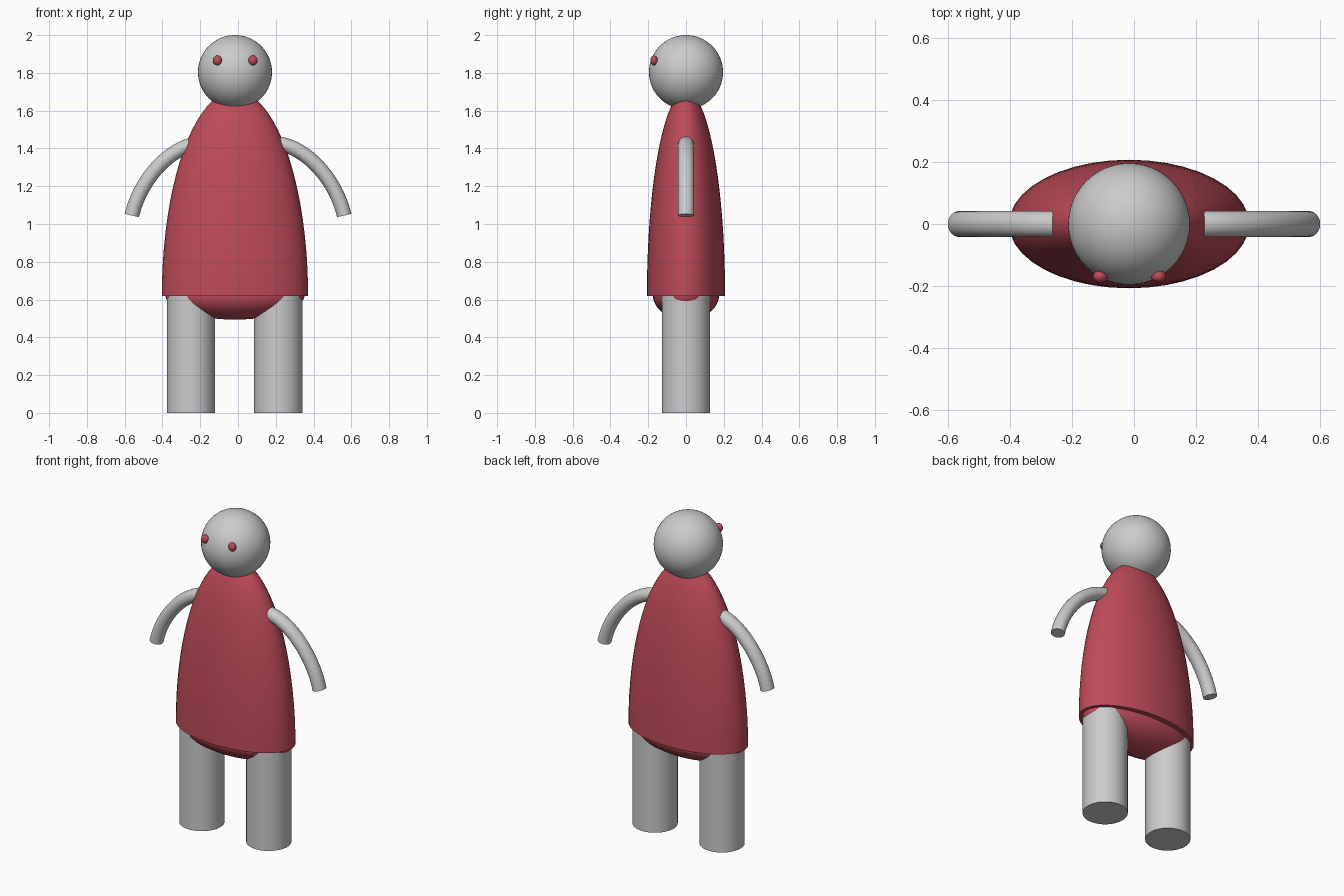
import bpy, bmesh, math
from mathutils import Vector

if "Cube" in bpy.data.objects:
    bpy.data.objects.remove(bpy.data.objects["Cube"])

red = bpy.data.materials.new("red")
red.diffuse_color = (0.52, 0.07, 0.1, 1)
red.use_nodes = True
red.node_tree.nodes["Principled BSDF"].inputs["Base Color"].default_value = red.diffuse_color
CX = -0.016  # centre line of body and head


def finish(ob, name, mat=None):
    ob.name = name
    if mat:
        ob.data.materials.append(mat)
    bpy.ops.object.select_all(action='DESELECT')
    ob.select_set(True)
    bpy.context.view_layer.objects.active = ob
    bpy.ops.object.shade_smooth_by_angle(angle=math.radians(35))
    return ob


def sphere(name, loc, scale, mat=None, seg=48, rings=32):
    bpy.ops.mesh.primitive_uv_sphere_add(segments=seg, ring_count=rings, radius=1, location=loc)
    ob = bpy.context.object
    ob.scale = scale
    bpy.ops.object.transform_apply(location=False, rotation=False, scale=True)
    return finish(ob, name, mat)


def loft(name, rings, mat=None):
    """Skin a list of closed point rings and cap both ends."""
    bm = bmesh.new()
    loops = [[bm.verts.new(p) for p in r] for r in rings]
    n = len(loops[0])
    for a, b in zip(loops, loops[1:]):
        for i in range(n):
            j = (i + 1) % n
            bm.faces.new((a[i], a[j], b[j], b[i]))
    bm.faces.new(loops[0])
    bm.faces.new(loops[-1])
    bmesh.ops.recalc_face_normals(bm, faces=bm.faces)
    me = bpy.data.meshes.new(name)
    bm.to_mesh(me)
    bm.free()
    ob = bpy.data.objects.new(name, me)
    bpy.context.collection.objects.link(ob)
    return finish(ob, name, mat)


def dome(name, rx, ry, z0, h, z1, mat, steps=16, n=40):
    """Elliptical dome from z0 (wide end) cut flat at z1; negative h hangs down."""
    end = math.asin(min(1, (z1 - z0) / h))
    rings = []
    for k in range(steps + 1):
        t = end * k / steps
        c, z = math.cos(t), z0 + h * math.sin(t)
        rings.append([(CX + rx * c * math.cos(2 * math.pi * i / n),
                       ry * c * math.sin(2 * math.pi * i / n), z) for i in range(n)])
    return loft(name, rings, mat)


# Robe and the rounded underside below its hem
dome("robe", 0.387, 0.207, 0.62, 1.085, 1.65, red)
dome("underside", 0.368, 0.175, 0.622, -0.128, 0.4955, red)

# Head and eyes
sphere("head", (CX, 0, 1.804), (0.196,) * 3)
for side, x in (("left", -0.109), ("right", 0.079)):
    sphere(side + "_eye", (x, -0.169, 1.866), (0.024, 0.02, 0.026), red, 20, 12)

# Legs
for side, x in (("left", -0.249), ("right", 0.213)):
    bpy.ops.mesh.primitive_cylinder_add(vertices=48, radius=0.128, depth=0.64, location=(x, 0, 0.32))
    finish(bpy.context.object, side + "_leg")

# Arms: round tubes along a bent path
path = [Vector(p) for p in ((0.19, 0, 1.427), (0.36, 0, 1.42), (0.52, 0, 1.23), (0.562, 0, 1.045))]
for side, s in (("left", -1), ("right", 1)):
    rings = []
    for k in range(33):
        t = k / 32
        u = 1 - t
        p = u**3 * path[0] + 3 * u * u * t * path[1] + 3 * u * t * t * path[2] + t**3 * path[3]
        d = u * u * (path[1] - path[0]) + 2 * u * t * (path[2] - path[1]) + t * t * (path[3] - path[2])
        nrm = Vector((-d.z, 0, d.x)).normalized()
        ring = []
        for i in range(24):
            a = 2 * math.pi * i / 24
            q = p + 0.039 * math.cos(a) * nrm + Vector((0, 0.042 * math.sin(a), 0))
            ring.append((s * q.x, q.y, q.z))
        rings.append(ring)
    loft(side + "_arm", rings)
